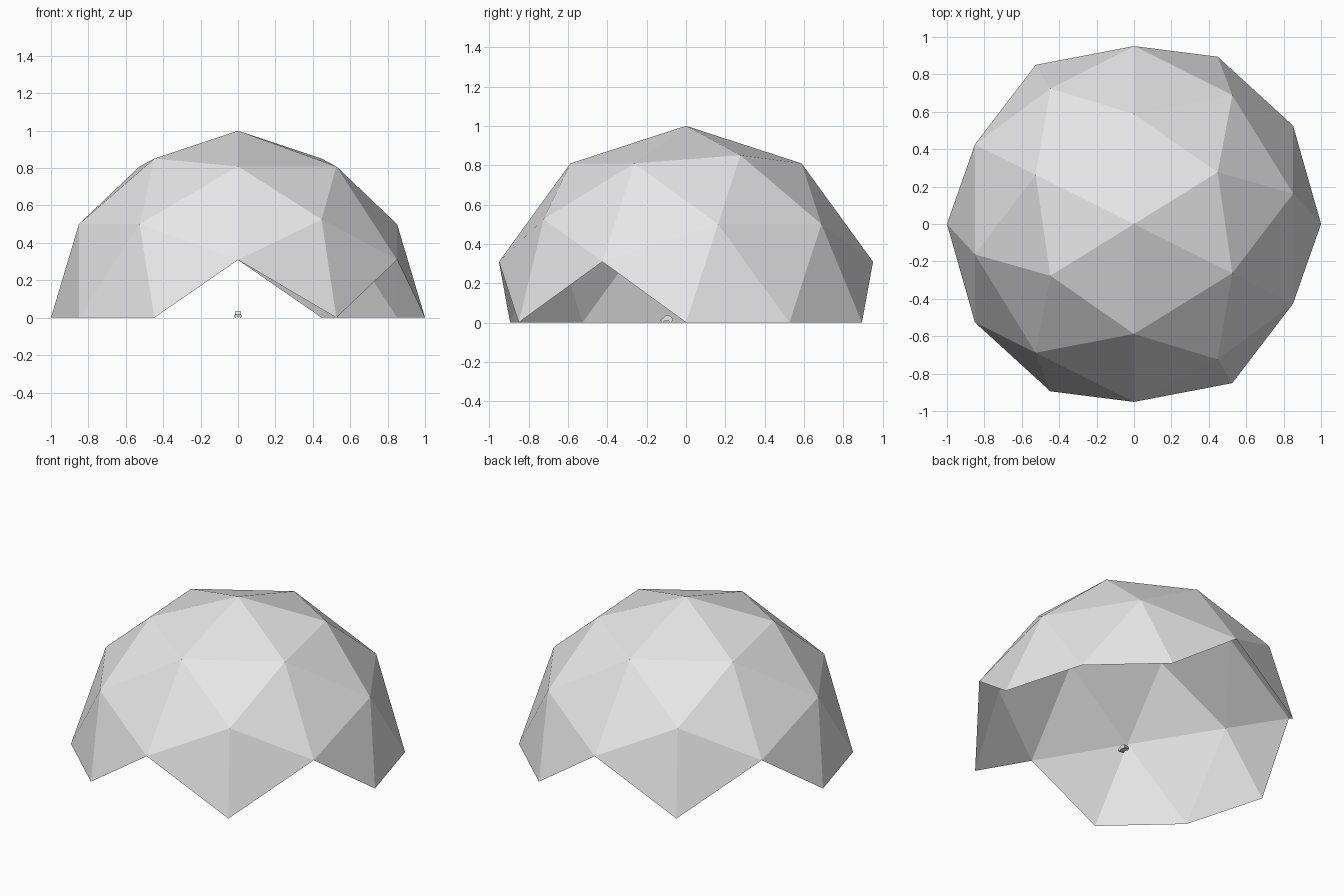
import bpy, bmesh, math
from mathutils import Matrix, Vector

if "Cube" in bpy.data.objects:
    bpy.data.objects.remove(bpy.data.objects["Cube"])

grey = bpy.data.materials.new("light_grey")
grey.diffuse_color = (0.8, 0.8, 0.8, 1)
grey.use_nodes = True
grey.node_tree.nodes["Principled BSDF"].inputs["Base Color"].default_value = grey.diffuse_color


def finish(bm, name):
    """Turn a bmesh into a named, flat shaded object."""
    mesh = bpy.data.meshes.new(name)
    bm.to_mesh(mesh)
    bm.free()
    mesh.materials.append(grey)
    obj = bpy.data.objects.new(name, mesh)
    bpy.context.collection.objects.link(obj)
    return obj


# Dome shell: two-frequency geodesic sphere with an edge midpoint at the top
phi = (1 + math.sqrt(5)) / 2
corners = []
for a in (-1, 1):
    for b in (-phi, phi):
        corners += [Vector((a, 0, b)), Vector((0, b, a)), Vector((b, a, 0))]
points = [c.normalized() for c in corners]
for i, p in enumerate(corners):
    for q in corners[:i]:
        if (p - q).length < 2.01:
            points.append((p + q).normalized())

bm = bmesh.new()
for p in points:
    bm.verts.new(p)
bmesh.ops.convex_hull(bm, input=bm.verts[:])
# Keep the upper half, which leaves four triangular doorways at the base
bmesh.ops.delete(bm, geom=[v for v in bm.verts if v.co.z < -0.01], context='VERTS')
bm.transform(Matrix.Rotation(math.atan(1 / phi), 4, 'Z'))
bmesh.ops.recalc_face_normals(bm, faces=bm.faces[:])
if sum(f.normal.dot(f.calc_center_median()) for f in bm.faces) < 0:
    bmesh.ops.reverse_faces(bm, faces=bm.faces[:])
finish(bm, "dome_shell")


def side_profile(name, outline, half_width):
    """Extrude a (y, z) outline across x."""
    bm = bmesh.new()
    face = bm.faces.new([bm.verts.new((-half_width, y, z)) for y, z in outline])
    ext = bmesh.ops.extrude_face_region(bm, geom=[face])
    bmesh.ops.translate(bm, vec=(2 * half_width, 0, 0),
                        verts=[g for g in ext["geom"] if isinstance(g, bmesh.types.BMVert)])
    bmesh.ops.recalc_face_normals(bm, faces=bm.faces[:])
    return finish(bm, name)


# Tiny car parked under the dome
side_profile("car_body", [(-0.13, 0.007), (-0.068, 0.007), (-0.066, 0.016),
                          (-0.07, 0.022), (-0.114, 0.022), (-0.13, 0.016)], 0.017)
side_profile("car_cabin", [(-0.118, 0.021), (-0.07, 0.021), (-0.076, 0.031),
                           (-0.086, 0.036), (-0.1, 0.036), (-0.108, 0.032)], 0.014)
for side, x in (("left", -0.015), ("right", 0.015)):
    for end, y in (("front", -0.118), ("rear", -0.079)):
        bm = bmesh.new()
        bmesh.ops.create_cone(bm, cap_ends=True, segments=12, radius1=0.007,
                              radius2=0.007, depth=0.006)
        bm.transform(Matrix.Translation((x, y, 0.007)) @ Matrix.Rotation(math.pi / 2, 4, 'Y'))
        finish(bm, f"car_wheel_{end}_{side}")
